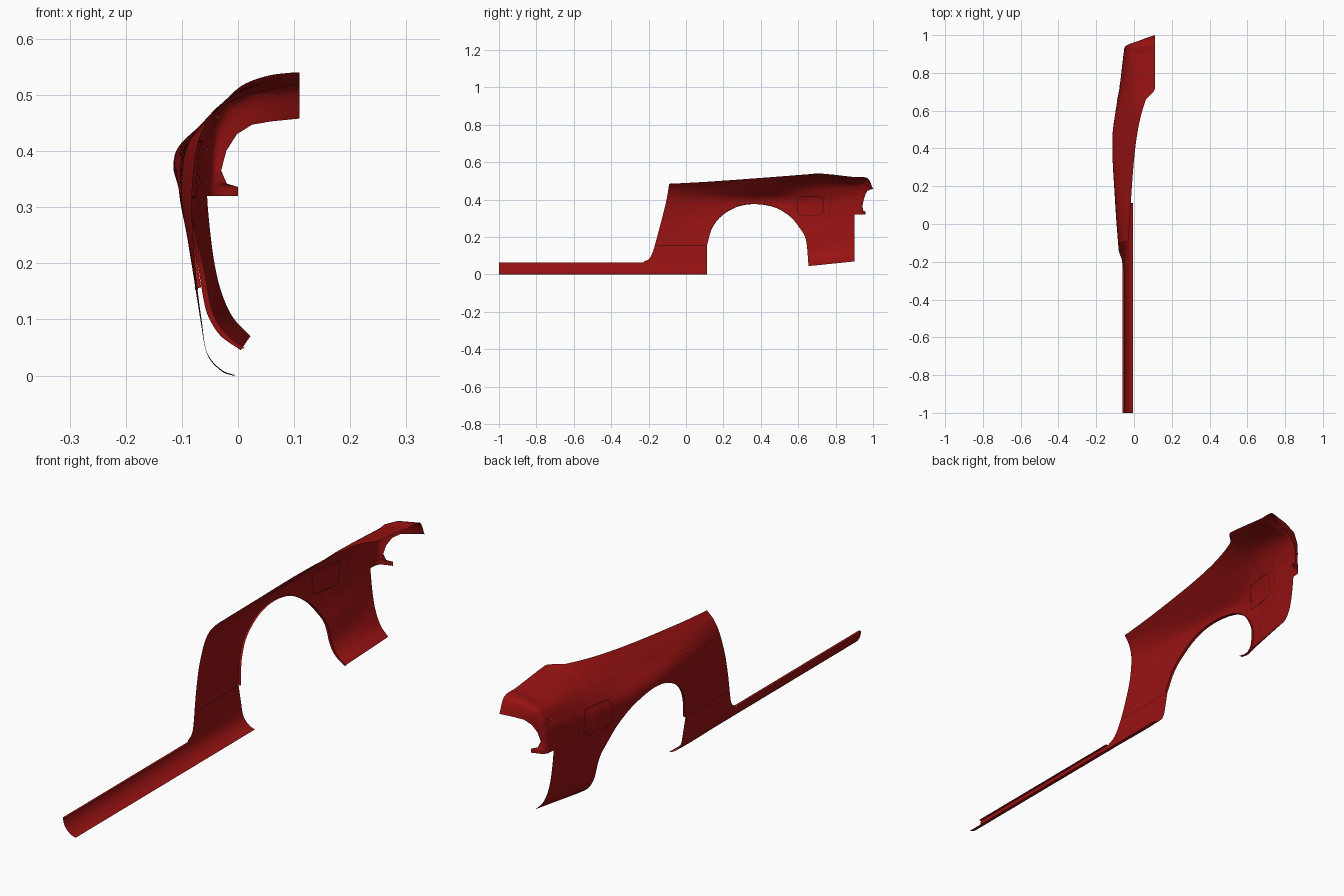
import bpy, bmesh, math
from mathutils import Vector as V

if "Cube" in bpy.data.objects:
    bpy.data.objects.remove(bpy.data.objects["Cube"])


def material(name, col):
    m = bpy.data.materials.new(name)
    m.diffuse_color = (*col, 1)
    m.use_nodes = True
    m.node_tree.nodes["Principled BSDF"].inputs["Base Color"].default_value = m.diffuse_color
    return m


RED = material("deep red paint", (0.31, 0.006, 0.006))
DARK = material("dark red gap", (0.10, 0.003, 0.003))

# cross-sections (x, z) from lower lip up to the shoulder, keyed by y
SECTIONS = [
    (-.15, [(-.005, 0), (-.03, .01), (-.055, .04), (-.065, .10), (-.074, .17),
            (-.080, .25), (-.080, .32), (-.070, .40), (-.055, .45), (-.031, .482)]),
    (.10, [(-.005, 0), (-.03, .01), (-.055, .04), (-.067, .10), (-.078, .17),
           (-.090, .25), (-.099, .32), (-.092, .40), (-.060, .453), (-.018, .495)]),
    (.45, [(.0, .02), (-.03, .04), (-.055, .07), (-.065, .12), (-.080, .18),
           (-.098, .26), (-.111, .33), (-.110, .40), (-.056, .455), (.013, .520)]),
    (.655, [(.005, .045), (-.03, .07), (-.05, .10), (-.06, .13), (-.071, .20),
            (-.085, .28), (-.089, .35), (-.080, .41), (-.035, .48), (.062, .536)]),
    (.715, [(.009, .051), (-.024, .079), (-.046, .112), (-.055, .147), (-.063, .205),
            (-.075, .275), (-.077, .35), (-.067, .415), (-.014, .495), (.11, .540)]),
    (.90, [(.022, .07), (-.01, .105), (-.03, .15), (-.042, .20), (-.05, .26),
           (-.055, .32), (-.055, .38), (-.048, .43), (-.012, .488), (.11, .521)]),
]


def hermite(keys, q):
    """Smooth interpolation through (q, Vector) keys."""
    n = len(keys)
    i = 0
    while i < n - 2 and q > keys[i + 1][0]:
        i += 1

    def slope(k):
        a, b = keys[max(k - 1, 0)], keys[min(k + 1, n - 1)]
        return (b[1] - a[1]) / (b[0] - a[0])
    (q0, p0), (q1, p1) = keys[i], keys[i + 1]
    h = q1 - q0
    s = min(max((q - q0) / h, 0), 1)
    return (p0 * (2*s**3 - 3*s*s + 1) + slope(i) * (h * (s**3 - 2*s*s + s))
            + p1 * (3*s*s - 2*s**3) + slope(i + 1) * (h * (s**3 - s*s)))


SECTIONS = [(y, [V(p) for p in pts]) for y, pts in SECTIONS]
cache = {}


def section(y, t):
    key = round(y, 6)
    if key not in cache:
        cache[key] = [(k, hermite([(sy, s[k]) for sy, s in SECTIONS], y)) for k in range(10)]
    p = hermite(cache[key], t)
    return V((min(p.x, .11), y, max(p.y, 0)))


def t_at(y, z):
    lo, hi = 0.0, 9.0
    for _ in range(24):
        mid = (lo + hi) / 2
        if section(y, mid).z < z:
            lo = mid
        else:
            hi = mid
    return lo


def grid(name, cols, mat=RED, closed=False):
    """Sheet from equal-length columns of points, facing the outer (-x) side."""
    bm = bmesh.new()
    vs = [[bm.verts.new(p) for p in c] for c in cols]
    n = len(vs)
    for i in range(n if closed else n - 1):
        a, b = vs[i], vs[(i + 1) % n]
        for j in range(len(a) - 1):
            bm.faces.new((a[j], a[j + 1], b[j + 1], b[j]))
    bm.normal_update()
    if sum(f.normal.x * f.calc_area() for f in bm.faces) > 0:
        bmesh.ops.reverse_faces(bm, faces=bm.faces[:])
    me = bpy.data.meshes.new(name)
    bm.to_mesh(me)
    bm.free()
    me.materials.append(mat)
    ob = bpy.data.objects.new(name, me)
    bpy.context.collection.objects.link(ob)
    bpy.context.view_layer.objects.active = ob
    ob.select_set(True)
    bpy.ops.object.shade_smooth_by_angle(angle=math.radians(35))
    ob.select_set(False)
    return ob


# door-side leading edge, y by height
LEAD = [(0, -.23), (.065, -.23), (.08, -.2), (.12, -.178), (.21, -.152),
        (.34, -.118), (.41, -.102), (.485, -.09)]
LEAD = [(z, V((y, 0))) for z, y in LEAD]


def lead(z):
    return -.23 if z <= .065 else hermite(LEAD, z).x


# front pillar panel between door edge and wheel arch
FRONT_Y = .112
front = []
for i in range(17):
    col = []
    for j in range(61):
        t = 9 * j / 60
        y = lead(section(-.1, t).z)
        col.append(section(y + (FRONT_Y - y) * i / 16, t))
    front.append(col)
grid("front_quarter_panel", front)

# wheel arch panel, columns follow the arch outline
ARCH = [(.112, .155), (.139, .246), (.193, .315), (.278, .363), (.374, .376),
        (.476, .358), (.556, .31), (.61, .246), (.642, .182), (.655, .047)]
ARCH = [(k, V(p)) for k, p in enumerate(ARCH)]
arch, lip = [], []
for i in range(73):
    y, z = hermite(ARCH, i / 8)
    y = min(max(y, .112), .655)
    t0 = t_at(y, z)
    arch.append([section(y, t0 + (9 - t0) * j / 40) for j in range(41)])
    p = arch[-1][0]
    lip.append([p, p + V((.010, 0, .002))])
grid("wheel_arch_panel", arch)
grid("wheel_arch_lip", lip)

# rear side panel
grid("rear_quarter_panel", [[section(.655 + .005 * i, 9 * j / 60) for j in range(61)]
                            for i in range(50)])

# rear corner wrapping round the lamp opening: (section t, corner, opening edge)
WRAP = [
    (5.0, (-.046, .940, .32), (0, .96, .32)),
    (5.25, (-.046, .940, .336), (0, .96, .336)),
    (5.35, (-.047, .938, .343), (-.02, .948, .342)),
    (5.7, (-.047, .936, .362), (-.030, .943, .365)),
    (6.6, (-.044, .940, .405), (-.021, .950, .400)),
    (7.3, (-.038, .944, .445), (-.002, .960, .430)),
    (8.0, (-.018, .950, .482), (.025, .970, .447)),
    (8.5, (.030, .955, .506), (.060, .983, .453)),
    (9.0, (.11, .970, .515), (.11, 1.0, .458)),
]
rows = []
for k in range(len(WRAP) - 1):
    for s in range(5 if k == len(WRAP) - 2 else 4):
        f = s / 4
        t = WRAP[k][0] * (1 - f) + WRAP[k + 1][0] * f
        c = V(WRAP[k][1]).lerp(V(WRAP[k + 1][1]), f)
        e = V(WRAP[k][2]).lerp(V(WRAP[k + 1][2]), f)
        keys = [(0, section(.9, t)), (1, c), (2, e)]
        rows.append([hermite(keys, u / 5) for u in range(11)])
grid("rear_lamp_surround", rows)

# long sill with a small folded top edge
sill = [section(-.15, t_at(-.15, .065) * j / 20) for j in range(21)]
sill.append(sill[-1] + V((.010, 0, 0)))
grid("sill", [[V((p.x, y, p.z)) for p in sill] for y in (-1, -.8, -.6, -.4, -.23)])


def gap_line(name, path, closed=False, w=.0022):
    """Thin dark strips following the skin, one on each side of the sheet."""
    n = len(path)
    for side, off in (("outer", -.0012), ("inner", .0012)):
        cols = []
        for i, (y, z) in enumerate(path):
            a = path[(i - 1) % n if closed else max(i - 1, 0)]
            b = path[(i + 1) % n if closed else min(i + 1, n - 1)]
            d = V((b[0] - a[0], b[1] - a[1])).normalized() * w
            col = []
            for s in (-1, 1):
                yy, zz = y - d.y * s, z + d.x * s
                col.append(section(yy, t_at(yy, zz)) + V((off, 0, 0)))
            cols.append(col)
        grid(name + "_" + side, cols, DARK, closed)


# fuel door outline: rounded rectangle
door = []
R = .022
for k, (cy, cz) in enumerate([(.711, .395), (.618, .395), (.618, .339), (.711, .339)]):
    for s in range(7):
        a = math.pi / 2 * (k + s / 6)
        door.append((cy + R * math.cos(a), cz + R * math.sin(a)))
gap_line("fuel_door_gap", door, True)

# body seams
gap_line("lower_panel_seam", [(-.16 + .0268 * i, .155) for i in range(11)], w=.0016)
gap_line("rear_panel_seam", [(.765 + .012 * i / 10, .30 + .014 * i) for i in range(11)], w=.0012)
